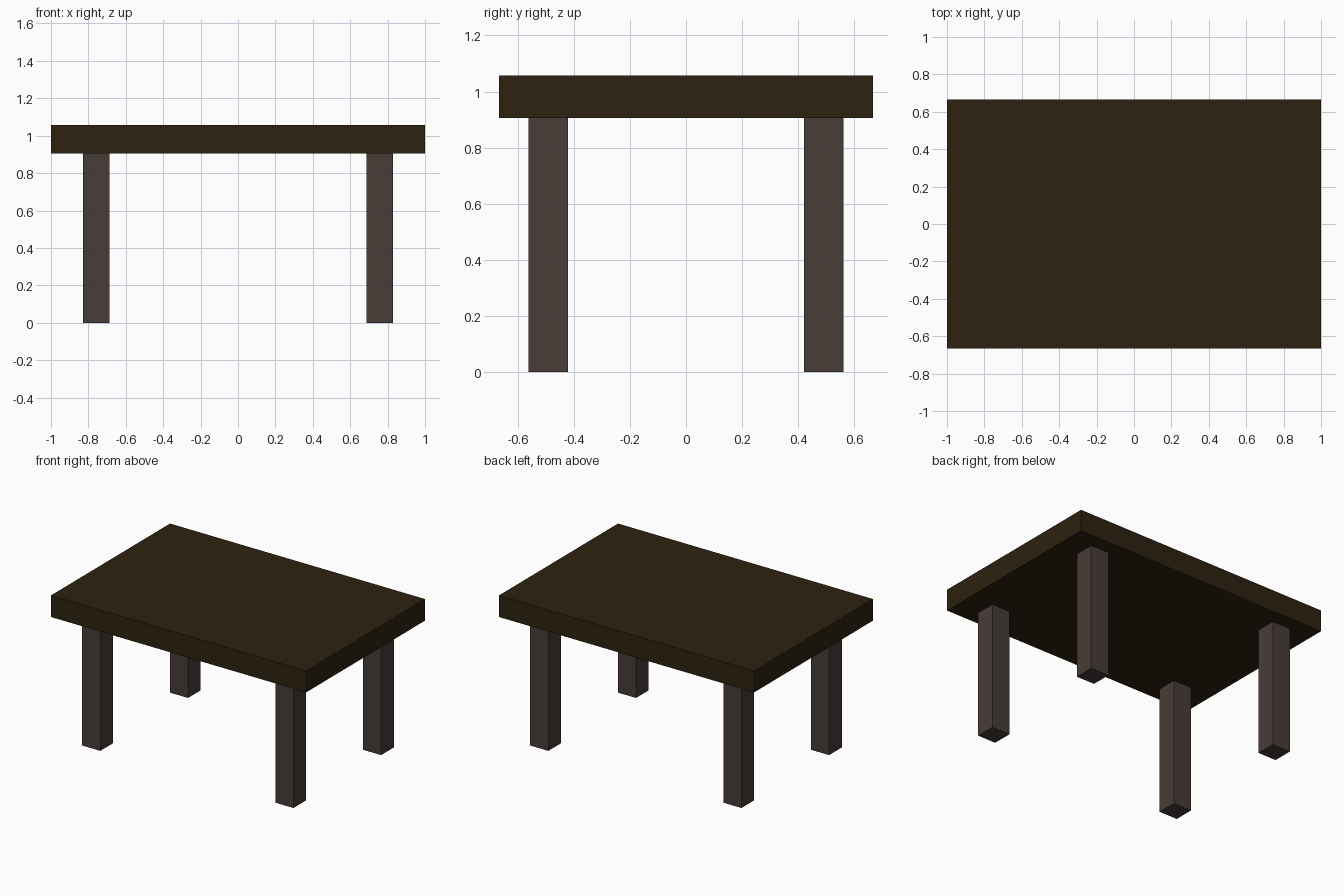
import bpy

if "Cube" in bpy.data.objects:
    bpy.data.objects.remove(bpy.data.objects["Cube"])


def material(name, rgb):
    mat = bpy.data.materials.new(name)
    mat.diffuse_color = (*rgb, 1.0)
    mat.use_nodes = True
    mat.node_tree.nodes["Principled BSDF"].inputs["Base Color"].default_value = mat.diffuse_color
    return mat


def box(name, centre, size, mat):
    bpy.ops.mesh.primitive_cube_add(size=1, location=centre)
    obj = bpy.context.object
    obj.name = name
    obj.scale = size
    bpy.ops.object.transform_apply(location=False, rotation=False, scale=True)
    obj.data.materials.append(mat)
    return obj


dark_wood = material("dark brown wood", (0.027, 0.016, 0.005))
grey_wood = material("grey brown wood", (0.065, 0.045, 0.038))

LEG_HEIGHT, TOP_HEIGHT, LEG_WIDTH = 0.905, 1.058, 0.142

# Thick rectangular table top
box("table_top", (0, 0, (LEG_HEIGHT + TOP_HEIGHT) / 2),
    (2.0, 1.333, TOP_HEIGHT - LEG_HEIGHT), dark_wood)

# Four square legs, inset from the corners
for side, sx in (("left", -1), ("right", 1)):
    for end, sy in (("front", -1), ("back", 1)):
        box(f"{end}_{side}_leg", (sx * 0.757, sy * 0.491, LEG_HEIGHT / 2),
            (LEG_WIDTH, LEG_WIDTH, LEG_HEIGHT), grey_wood)
